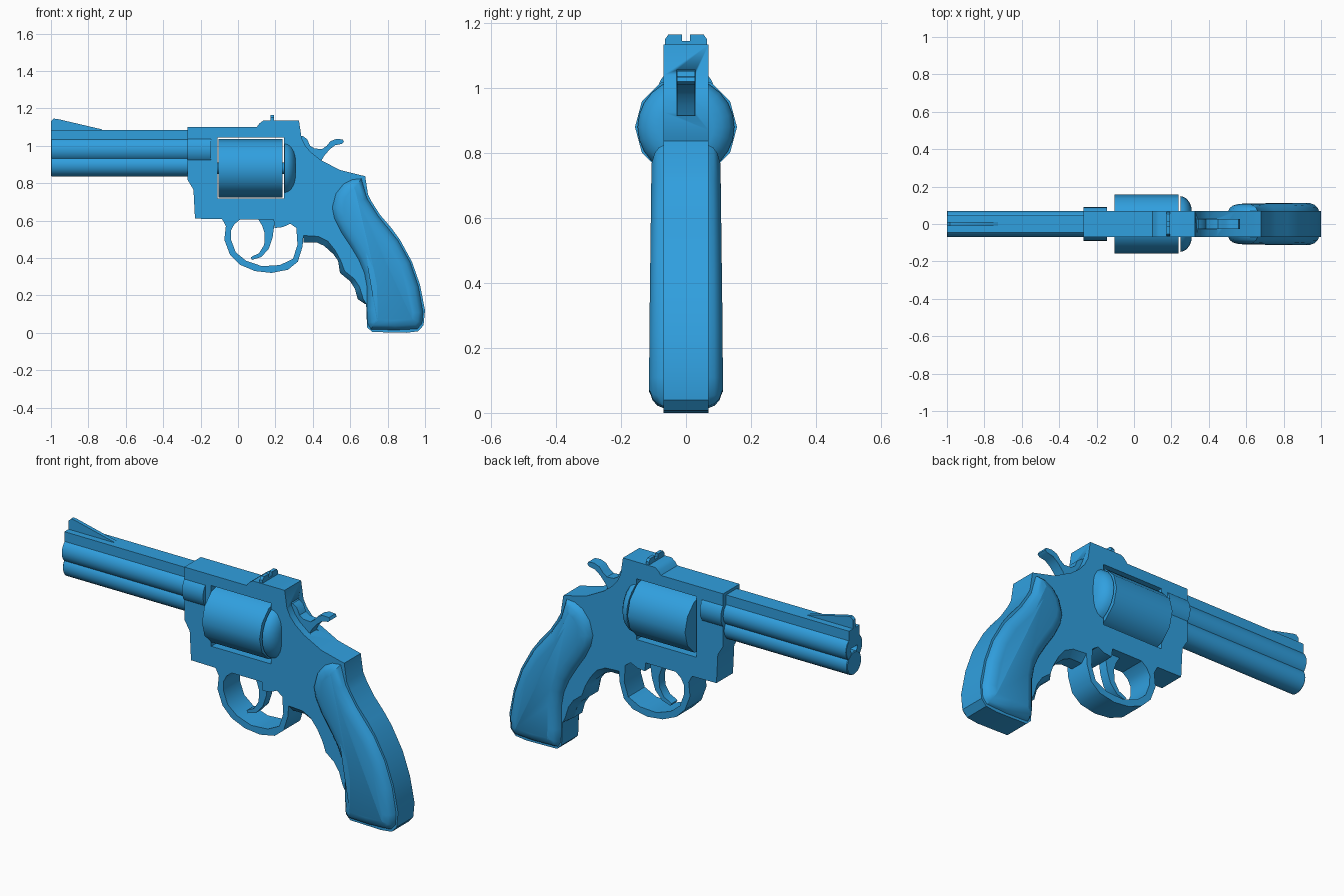
import bpy, bmesh, math
from mathutils import Matrix, Vector

if "Cube" in bpy.data.objects:
    bpy.data.objects.remove(bpy.data.objects["Cube"])

blue = bpy.data.materials.new("steel blue")
blue.diffuse_color = (0.03, 0.35, 0.74, 1)
blue.use_nodes = True
blue.node_tree.nodes["Principled BSDF"].inputs["Base Color"].default_value = blue.diffuse_color


def finish(name, bm):
    """Weld a bmesh, fix its normals and link it as an object."""
    bmesh.ops.remove_doubles(bm, verts=bm.verts, dist=0.0002)
    bmesh.ops.recalc_face_normals(bm, faces=bm.faces)
    me = bpy.data.meshes.new(name)
    bm.to_mesh(me)
    bm.free()
    me.materials.append(blue)
    ob = bpy.data.objects.new(name, me)
    bpy.context.collection.objects.link(ob)
    return ob


def plate(name, half, *outlines):
    """Extrude side outlines (x, z) to y = +-half; later outlines are holes."""
    cu = bpy.data.curves.new(name + "_curve", 'CURVE')
    cu.dimensions = '2D'
    cu.fill_mode = 'BOTH'
    cu.extrude = half
    for pts in outlines:
        sp = cu.splines.new('POLY')
        sp.points.add(len(pts) - 1)
        for p, (x, z) in zip(sp.points, pts):
            p.co = (x, z, 0, 1)
        sp.use_cyclic_u = True
    tmp = bpy.data.objects.new(name + "_tmp", cu)
    bpy.context.collection.objects.link(tmp)
    dg = bpy.context.evaluated_depsgraph_get()
    me = bpy.data.meshes.new_from_object(tmp.evaluated_get(dg))
    me.transform(Matrix.Rotation(math.pi / 2, 4, 'X'))
    bm = bmesh.new()
    bm.from_mesh(me)
    bpy.data.objects.remove(tmp)
    bpy.data.curves.remove(cu)
    bpy.data.meshes.remove(me)
    return finish(name, bm)


def lathe(name, profile, z, sides):
    """Revolve (x, radius) points around the x axis at height z."""
    bm = bmesh.new()
    rings = []
    for x, r in profile:
        rings.append([bm.verts.new((x, r * math.cos(a), z + r * math.sin(a)))
                      for a in (2 * math.pi * i / sides for i in range(sides))])
    for a, b in zip(rings, rings[1:]):
        for i in range(sides):
            j = (i + 1) % sides
            bm.faces.new((a[i], a[j], b[j], b[i]))
    bmesh.ops.remove_doubles(bm, verts=bm.verts, dist=0.0002)
    return finish(name, bm)


def box(x0, x1, z0, z1):
    return [(x0, z0), (x1, z0), (x1, z1), (x0, z1)]


# front strap of the grip: finger grooves, inner and outer edge
inner = [(.35, .52), (.43, .515), (.48, .49), (.52, .44), (.55, .385),
         (.57, .33), (.62, .29), (.65, .245), (.67, .18), (.685, .155)]
outer = [(.35, .483), (.42, .483), (.46, .465), (.51, .42), (.535, .385),
         (.545, .32), (.6, .275), (.625, .235), (.64, .18), (.68, .153)]

# frame with trigger guard and grip core, pierced for cylinder and finger
top_back = [(-.27, 1.10), (.10, 1.10), (.115, 1.12), (.135, 1.134), (.326, 1.134),
            (.34, 1.04), (.36, 1.0), (.39, .965), (.44, .925), (.545, .87),
            (.68, .837), (.695, .74), (.715, .70), (.76, .63), (.82, .56),
            (.866, .497), (.93, .38), (.973, .257), (1.0, .12), (.992, .04),
            (.963, .008), (.90, 0), (.717, .004), (.69, .03)]
guard_outer = [(.345, .46), (.32, .38), (.267, .337), (.18, .32), (.09, .33),
               (.01, .364), (-.043, .417), (-.073, .497), (-.065, .57),
               (-.085, .608), (-.23, .61), (-.238, .765), (-.27, .818)]
finger_hole = [(-.037, .497), (-.038, .545), (-.02, .58), (.012, .606), (.19, .606),
               (.196, .56), (.24, .565), (.28, .583), (.312, .56), (.318, .47),
               (.294, .396), (.225, .362), (.128, .356), (.043, .385), (-.012, .43)]
frame = plate("frame", .07, top_back + inner[::-1] + guard_outer,
              box(-.11, .246, .717, 1.043), finger_hole)

# hammer slot cut into the back of the frame
slot = plate("hammer_slot_cutter", .03, box(.318, .6, .915, 1.055))
slot.hide_render = True
slot.hide_viewport = True
cut = frame.modifiers.new("hammer_slot", 'BOOLEAN')
cut.operation = 'DIFFERENCE'
cut.solver = 'EXACT'
cut.object = slot

# sloped finger grooves along the grip front
bm = bmesh.new()
rows = [[bm.verts.new(c) for c in ((xi, -.07, zi), (xo, -.035, zo),
                                   (xo, .035, zo), (xi, .07, zi))]
        for (xi, zi), (xo, zo) in zip(inner, outer)]
for a, b in zip(rows, rows[1:]):
    for i in range(4):
        j = (i + 1) % 4
        bm.faces.new((a[i], a[j], b[j], b[i]))
bm.faces.new(rows[0])
bm.faces.new(rows[-1][::-1])
finish("finger_grooves", bm)

# bulging grip panels on both sides
panel = [(.66, .825), (.61, .82), (.565, .797), (.523, .745), (.503, .67),
         (.515, .61), (.55, .54), (.60, .465), (.645, .39), (.675, .32),
         (.69, .24), (.69, .12), (.692, .05), (.71, .018), (.84, .014),
         (.96, .02), (.985, .05), (.99, .11), (.965, .25), (.92, .38),
         (.855, .495), (.75, .625), (.69, .72)]
for side, label in ((-1, "front"), (1, "back")):
    bm = bmesh.new()
    base = [bm.verts.new((x, side * .068, z)) for x, z in panel]
    face = bm.faces.new(base if side < 0 else base[::-1])
    bm.normal_update()
    for thick, depth in ((.008, .018), (.016, .014), (.03, .010)):
        bmesh.ops.inset_region(bm, faces=[face], thickness=thick, depth=depth,
                               use_even_offset=True, use_boundary=True)
    for v in bm.verts:      # the bulge is a little thinner toward the top
        over = abs(v.co.y) - .068
        v.co.y = side * (.068 + over * (1.08 - .3 * max(0, v.co.z - .2)))
    finish(label + "_grip_panel", bm)

# barrel with bore, lower lug and flat top rib
lathe("barrel", [(-.85, 0), (-.85, .03), (-.998, .03), (-1, .067), (-.998, .07),
                 (-.2, .07), (-.2, 0)], .98, 24)
lathe("lower_lug", [(-1, 0), (-1, .058), (-.996, .062), (-.2, .062), (-.2, 0)], .897, 24)
plate("top_rib", .045, box(-1, -.2, .985, 1.085))
lathe("crane_collar", [(-.27, 0), (-.27, .09), (-.145, .09), (-.145, 0)], .98, 24)

# cylinder, its axle and the domed recoil shield
lathe("cylinder", [(-.104, 0), (-.104, .157), (.238, .157), (.238, 0)], .88, 12)
lathe("cylinder_axle", [(-.13, 0), (-.13, .03), (.27, .03), (.27, 0)], .88, 12)
lathe("recoil_shield", [(.248, 0), (.248, .149), (.265, .145), (.283, .134),
                        (.299, .112), (.308, .085), (.31, 0)], .88, 24)

# front sight blade and notched rear sight
plate("front_sight", .01, [(-1, 1.08), (-.72, 1.08), (-.73, 1.088), (-.965, 1.143),
                           (-.985, 1.145), (-1, 1.13)])
bm = bmesh.new()
ring = [(-.065, 1.12), (.065, 1.12), (.065, 1.15), (.054, 1.165), (.013, 1.165),
        (.013, 1.145), (-.013, 1.145), (-.013, 1.165), (-.054, 1.165), (-.065, 1.15)]
f = bm.faces.new([bm.verts.new((.174, y, z)) for y, z in ring])
ext = bmesh.ops.extrude_face_region(bm, geom=[f])
for v in ext["geom"]:
    if isinstance(v, bmesh.types.BMVert):
        v.co.x = .192
finish("rear_sight", bm)

# hammer with curled thumb spur
plate("hammer", .028, [(.325, 1.05), (.345, 1.053), (.37, 1.035), (.385, 1.0),
                       (.41, .985), (.45, .982), (.475, 1.0), (.495, 1.025),
                       (.525, 1.036), (.56, 1.034), (.567, 1.02), (.555, 1.01),
                       (.52, 1.003), (.49, .98), (.46, .945), (.44, .91), (.325, .91)])

# curved trigger
plate("trigger", .025, [(.10, .62), (.128, .575), (.143, .53), (.14, .47), (.112, .425),
                        (.08, .41), (.068, .403), (.075, .39), (.125, .405), (.165, .45),
                        (.185, .51), (.192, .56), (.2, .62)])

# smooth shading with crisp edges
meshes = [o for o in bpy.context.scene.objects if o.type == 'MESH' and o != slot]
for o in meshes:
    o.select_set(True)
bpy.context.view_layer.objects.active = frame
bpy.ops.object.shade_smooth_by_angle(angle=math.radians(35))
